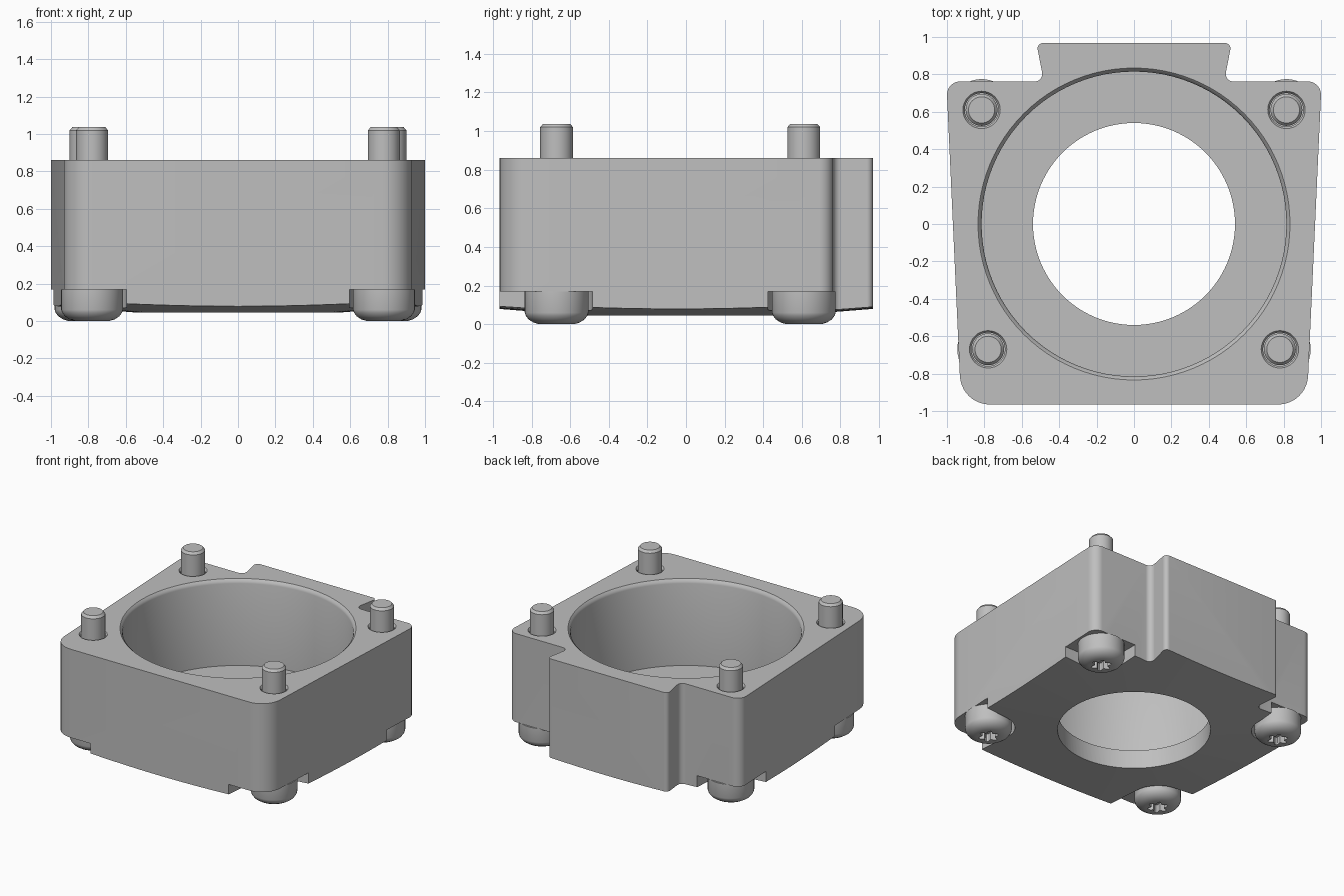
import bpy, bmesh, math
from mathutils import Vector

cube = bpy.data.objects.get("Cube")
if cube:
    bpy.data.objects.remove(cube, do_unlink=True)

grey = bpy.data.materials.new("light grey metal")
grey.use_nodes = True
colour = (0.52, 0.52, 0.52, 1)
grey.diffuse_color = colour
grey.node_tree.nodes["Principled BSDF"].inputs["Base Color"].default_value = colour


def finish(bm, name):
    bmesh.ops.remove_doubles(bm, verts=bm.verts, dist=1e-5)
    bmesh.ops.recalc_face_normals(bm, faces=bm.faces)
    mesh = bpy.data.meshes.new(name)
    bm.to_mesh(mesh)
    bm.free()
    mesh.materials.append(grey)
    obj = bpy.data.objects.new(name, mesh)
    bpy.context.collection.objects.link(obj)
    return obj


def lathe(name, profile, steps, centre=(0, 0)):
    """Closed solid from a (radius, height) profile that starts and ends on the axis."""
    bm = bmesh.new()
    verts = [bm.verts.new((r, 0, z)) for r, z in profile]
    edges = [bm.edges.new(pair) for pair in zip(verts, verts[1:])]
    bmesh.ops.spin(bm, geom=verts + edges, cent=(0, 0, 0), axis=(0, 0, 1),
                   angle=math.tau, steps=steps, use_merge=True)
    bmesh.ops.translate(bm, verts=bm.verts, vec=(*centre, 0))
    return finish(bm, name)


def prism(name, outline, low, high):
    bm = bmesh.new()
    face = bm.faces.new([bm.verts.new((x, y, low)) for x, y in outline])
    top = bmesh.ops.extrude_face_region(bm, geom=[face])["geom"]
    bmesh.ops.translate(bm, vec=(0, 0, high - low),
                        verts=[v for v in top if isinstance(v, bmesh.types.BMVert)])
    return finish(bm, name)


def rounded(corners, steps=10):
    """Replace each (x, y, radius) corner by an arc."""
    points = []
    for i, (x, y, radius) in enumerate(corners):
        p = Vector((x, y))
        if radius == 0:
            points.append(p)
            continue
        a = (Vector(corners[i - 1][:2]) - p).normalized()
        b = (Vector(corners[(i + 1) % len(corners)][:2]) - p).normalized()
        half = a.angle(b) / 2
        centre = p + (a + b).normalized() * radius / math.sin(half)
        start = p + a * radius / math.tan(half) - centre
        end = p + b * radius / math.tan(half) - centre
        sweep = start.angle(end)
        for k in range(steps + 1):
            t = k / steps
            points.append(centre + (start * math.sin((1 - t) * sweep)
                                    + end * math.sin(t * sweep)) / math.sin(sweep))
    return points


def cut(target, cutter):
    cutter.hide_render = True
    mod = target.modifiers.new("cut", "BOOLEAN")
    mod.operation = "DIFFERENCE"
    mod.solver = "EXACT"
    mod.object = cutter
    bpy.context.view_layer.objects.active = target
    bpy.ops.object.modifier_apply(modifier=mod.name)
    bpy.data.objects.remove(cutter, do_unlink=True)


def smooth(obj):
    bpy.ops.object.select_all(action="DESELECT")
    obj.select_set(True)
    bpy.context.view_layer.objects.active = obj
    bpy.ops.object.shade_smooth_by_angle(angle=math.radians(28))


TOP, SEAT = 0.86, 0.17

# Tapered block with a dovetail tab at the back
half = [(0.924, -0.965, 0.16), (1.003, 0.762, 0.07), (0.482, 0.762, 0.04), (0.522, 0.968, 0.03)]
outline = half + [(-x, y, r) for x, y, r in reversed(half)]
housing = prism("housing", rounded(outline), 0, TOP)

# Shallow conical underside
cut(housing, lathe("underside_cutter", [(0, -0.2), (2, -0.2), (2, 0.162), (0.5, 0.042), (0, 0.042)], 96))

# Stepped bore with a softened rim
cut(housing, lathe("bore_cutter", [
    (0, -0.3), (0.54, -0.3), (0.54, 0.19), (0.815, 0.19), (0.815, 0.83),
    (0.82, 0.846), (0.834, TOP), (0.834, 1), (0, 1)], 96))

# Screw holes and corner notches for the heads
spots = [(sx * x, y) for x, y in ((0.815, 0.61), (0.78, -0.67)) for sx in (1, -1)]
for x, y in spots:
    cut(housing, lathe("hole_cutter", [
        (0, 0.1), (0.09, 0.1), (0.09, 0.845), (0.1, TOP), (0.1, 1), (0, 1)], 32, (x, y)))
    ox, oy = math.copysign(1.2, x), math.copysign(1.2, y)
    ix, iy = x - math.copysign(0.185, x), y - math.copysign(0.185, y)
    notch = rounded([(ix, iy, 0.18), (ox, iy, 0), (ox, oy, 0), (ix, oy, 0)])
    cut(housing, prism("notch_cutter", notch, -0.1, SEAT))
smooth(housing)

# Screws with a six-lobed drive socket
screw = lathe("screw", [
    (0, 0), (0.09, 0), (0.12, 0.009), (0.145, 0.025), (0.16, 0.045), (0.165, 0.06),
    (0.165, SEAT - 0.001), (0.085, SEAT - 0.001), (0.085, 1.02), (0.07, 1.038), (0, 1.038)], 40)
star = []
for k in range(48):
    angle = math.tau * k / 48
    radius = 0.06 + 0.015 * math.cos(6 * angle)
    star.append((radius * math.cos(angle), radius * math.sin(angle)))
cut(screw, prism("socket_cutter", star, -0.05, 0.06))
smooth(screw)

names = ["back_left_screw", "back_right_screw", "front_left_screw", "front_right_screw"]
for name, (x, y) in zip(names, spots):
    copy = screw.copy()
    copy.name = name
    copy.location = (x, y, 0)
    bpy.context.collection.objects.link(copy)
bpy.data.objects.remove(screw, do_unlink=True)
